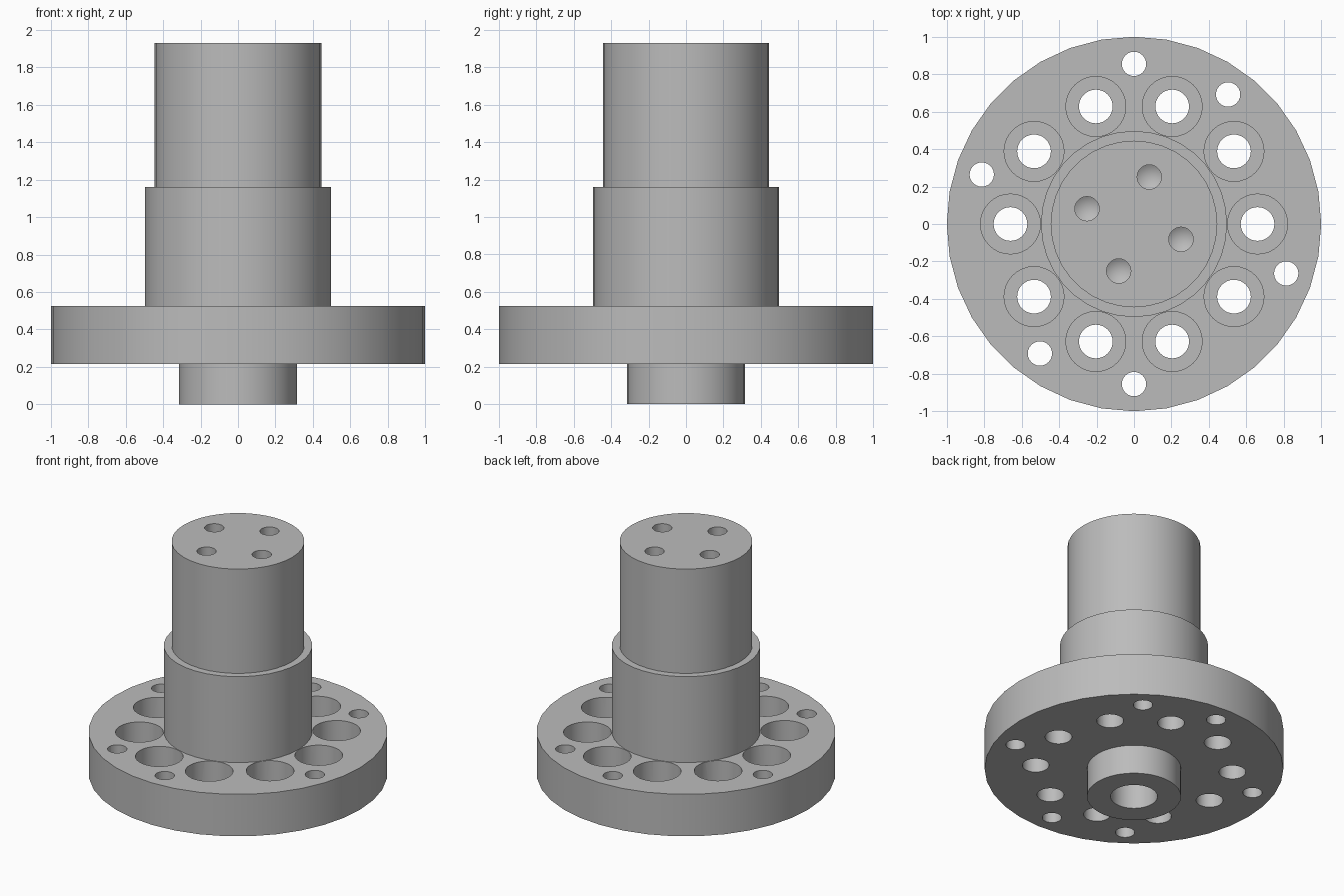
import bpy, bmesh, math
from mathutils import Matrix, Vector

cube = bpy.data.objects.get("Cube")
if cube:
    bpy.data.objects.remove(cube, do_unlink=True)

steel = bpy.data.materials.new("machined grey")
steel.use_nodes = True
grey = (0.5, 0.5, 0.5, 1)
steel.diffuse_color = grey
steel.node_tree.nodes["Principled BSDF"].inputs["Base Color"].default_value = grey


def lathe(bm, profile, sides, origin=(0, 0, 0)):
    """Revolve a bottom-to-top (radius, height) profile into a closed solid."""
    rings = []
    for r, z in profile:
        if r == 0:
            rings.append([bm.verts.new(Vector((0, 0, z)) + Vector(origin))] * sides)
        else:
            rings.append([bm.verts.new(Matrix.Rotation(math.tau * i / sides, 3, 'Z')
                                       @ Vector((r, 0, z)) + Vector(origin))
                          for i in range(sides)])
    for low, high in zip(rings, rings[1:]):
        for i in range(sides):
            j = (i + 1) % sides
            corners = list(dict.fromkeys((low[i], low[j], high[j], high[i])))
            bm.faces.new(corners)


def finish(name, bm):
    bmesh.ops.recalc_face_normals(bm, faces=bm.faces)
    mesh = bpy.data.meshes.new(name)
    bm.to_mesh(mesh)
    bm.free()
    mesh.materials.append(steel)
    obj = bpy.data.objects.new(name, mesh)
    bpy.context.collection.objects.link(obj)
    return obj


def polar(radius, degrees):
    a = math.radians(degrees)
    return (radius * math.cos(a), radius * math.sin(a), 0)


# Turned body: blind bore, spigot, flange, shoulder and shaft
bm = bmesh.new()
lathe(bm, [(0, 0.55), (0.157, 0.46), (0.157, 0), (0.315, 0), (0.315, 0.215),
           (1, 0.215), (1, 0.525), (0.497, 0.525), (0.497, 1.16),
           (0.445, 1.16), (0.445, 1.93), (0, 1.93)], 36)
body = finish("flanged_shaft", bm)

# Hole cutters
bm = bmesh.new()
for k in range(10):   # counterbored bolt holes
    lathe(bm, [(0, 0.1), (0.09, 0.1), (0.09, 0.335), (0.16, 0.335),
               (0.16, 0.93), (0, 0.93)], 32, polar(0.66, 36 * k))
for angle in (54, 90, 162, 234, 270, 342):   # plain holes near the rim
    lathe(bm, [(0, 0.1), (0.065, 0.1), (0.065, 0.7), (0, 0.7)], 24, polar(0.855, angle))
for k in range(4):   # drilled holes with conical bottoms
    lathe(bm, [(0, 1.6), (0.065, 1.64), (0.065, 2), (0, 2)], 24,
          polar(0.264, 72 + 90 * k))
cutter = finish("hole_cutter", bm)
cutter.hide_render = True

# Drill the body, then drop the cutter
drill = body.modifiers.new("drill_holes", 'BOOLEAN')
drill.object = cutter
drill.operation = 'DIFFERENCE'
drill.solver = 'EXACT'
bpy.ops.object.select_all(action='DESELECT')
body.select_set(True)
bpy.context.view_layer.objects.active = body
bpy.ops.object.modifier_apply(modifier=drill.name)
bpy.data.objects.remove(cutter, do_unlink=True)
bpy.ops.object.shade_smooth_by_angle(angle=math.radians(30))
